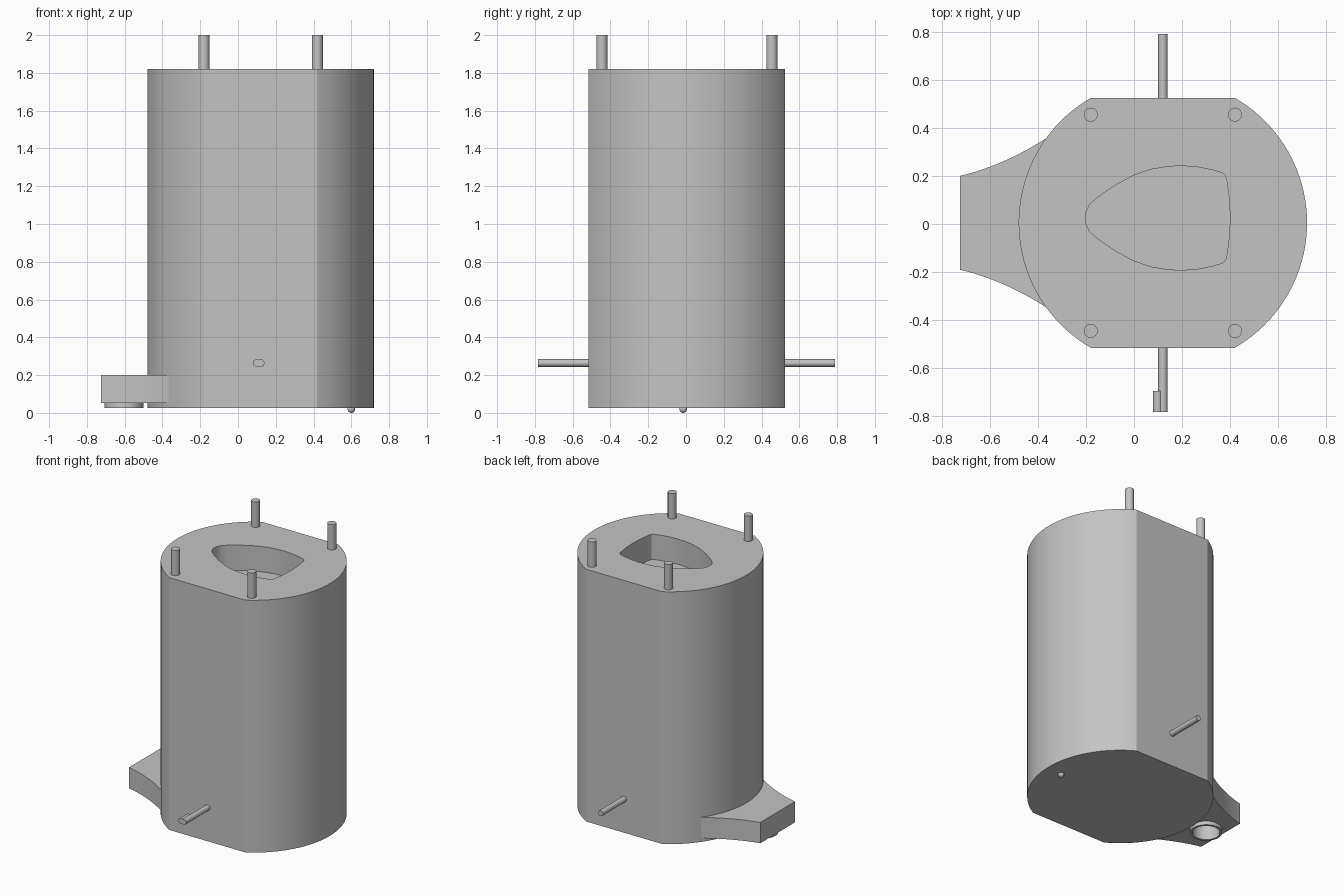
import bpy, bmesh, math
from mathutils import Matrix, Vector

cube = bpy.data.objects.get("Cube")
if cube:
    bpy.data.objects.remove(cube, do_unlink=True)

grey = bpy.data.materials.new("light grey")
grey.use_nodes = True
colour = (0.55, 0.55, 0.55, 1)
grey.diffuse_color = colour
grey.node_tree.nodes["Principled BSDF"].inputs["Base Color"].default_value = colour

MID_Y = 0.005
BODY_X, BODY_R, FLAT = 0.12, 0.6, 0.52
BASE, TOP = 0.025, 1.82


def finish(name, bm):
    bmesh.ops.recalc_face_normals(bm, faces=bm.faces)
    mesh = bpy.data.meshes.new(name)
    bm.to_mesh(mesh)
    bm.free()
    mesh.materials.append(grey)
    obj = bpy.data.objects.new(name, mesh)
    bpy.context.collection.objects.link(obj)
    return obj


def smooth(obj):
    bpy.ops.object.select_all(action='DESELECT')
    obj.select_set(True)
    bpy.context.view_layer.objects.active = obj
    bpy.ops.object.shade_smooth_by_angle(angle=math.radians(22))


def prism(name, outline, z0, z1):
    bm = bmesh.new()
    face = bm.faces.new([bm.verts.new((x, y, z0)) for x, y in outline])
    side = bmesh.ops.extrude_face_region(bm, geom=[face])["geom"]
    verts = [v for v in side if isinstance(v, bmesh.types.BMVert)]
    bmesh.ops.translate(bm, verts=verts, vec=(0, 0, z1 - z0))
    return finish(name, bm)


def rod(name, start, end, radius, segments=24):
    a, b = Vector(start), Vector(end)
    turn = (b - a).to_track_quat('Z', 'Y').to_matrix().to_4x4()
    bm = bmesh.new()
    bmesh.ops.create_cone(bm, cap_ends=True, segments=segments, radius1=radius,
                          radius2=radius, depth=(b - a).length,
                          matrix=Matrix.Translation((a + b) / 2) @ turn)
    return finish(name, bm)


def cut(obj, cutter):
    mod = obj.modifiers.new("cut", 'BOOLEAN')
    mod.operation = 'DIFFERENCE'
    mod.solver = 'EXACT'
    mod.object = cutter
    bpy.context.view_layer.objects.active = obj
    bpy.ops.object.modifier_apply(modifier="cut")
    bpy.data.objects.remove(cutter, do_unlink=True)


def mirrored(half, mid):
    # Half outline given as offsets from the middle line
    return ([(x, mid + y) for x, y in half]
            + [(x, mid - y) for x, y in reversed(half) if y > 0])


# Round body with two flat sides
limit = math.asin(FLAT / BODY_R)
steps = 40
arc = [-limit + 2 * limit * i / steps for i in range(steps + 1)]
outline = [(BODY_X + s * BODY_R * math.cos(a), MID_Y + s * BODY_R * math.sin(a))
           for s in (1, -1) for a in arc]
body = prism("body", outline, BASE, TOP)

# Rounded wedge recess in the top
recess = [(-0.203, 0), (-0.2, 0.025), (-0.185, 0.055), (-0.155, 0.083),
          (-0.08, 0.135), (0, 0.178), (0.07, 0.202), (0.14, 0.214),
          (0.2, 0.217), (0.27, 0.211), (0.33, 0.199), (0.368, 0.187),
          (0.379, 0.178), (0.385, 0.16), (0.396, 0.08), (0.4, 0)]
cut(body, prism("recess_cutter", mirrored(recess, 0.025), TOP - 0.18, TOP + 0.1))
smooth(body)

# Flared side bracket with a hollow collar beneath
flare = []
for i in range(13):
    t = i / 12
    flare.append((-0.725 + 0.365 * t, 0.195 + 0.085 * t + 0.075 * t * t))
bracket = prism("side_bracket", mirrored(flare, MID_Y), 0.052, 0.2)
collar_at = (-0.603, MID_Y)
collar = rod("bracket_collar", (*collar_at, BASE), (*collar_at, 0.06), 0.104, 40)
for part in (bracket, collar):
    cut(part, rod("bore_cutter", (*collar_at, -0.05), (*collar_at, 0.15), 0.088, 40))
    smooth(part)

# Four pegs standing on the top
for side, x in (("right", -0.18), ("left", 0.42)):
    for end, y in (("front", -0.45), ("back", 0.45)):
        smooth(rod(f"{end}_{side}_peg", (x, MID_Y + y, TOP - 0.01),
                   (x, MID_Y + y, 2), 0.029))

# Thin rods from the flat sides, the front one with a short stub beside its tip
ROD_Z = 0.264
smooth(rod("back_rod", (BODY_X, 0.5, ROD_Z), (BODY_X, 0.79, ROD_Z), 0.02))
smooth(rod("front_rod", (BODY_X, -0.5, ROD_Z), (BODY_X, -0.783, ROD_Z), 0.02))
smooth(rod("front_rod_stub", (0.099, -0.695, ROD_Z), (0.099, -0.783, ROD_Z), 0.02))

# Small round foot under the base
bm = bmesh.new()
bmesh.ops.create_uvsphere(bm, u_segments=20, v_segments=12, radius=0.02,
                          matrix=Matrix.Translation((0.6, -0.015, 0.02)))
smooth(finish("base_foot", bm))
